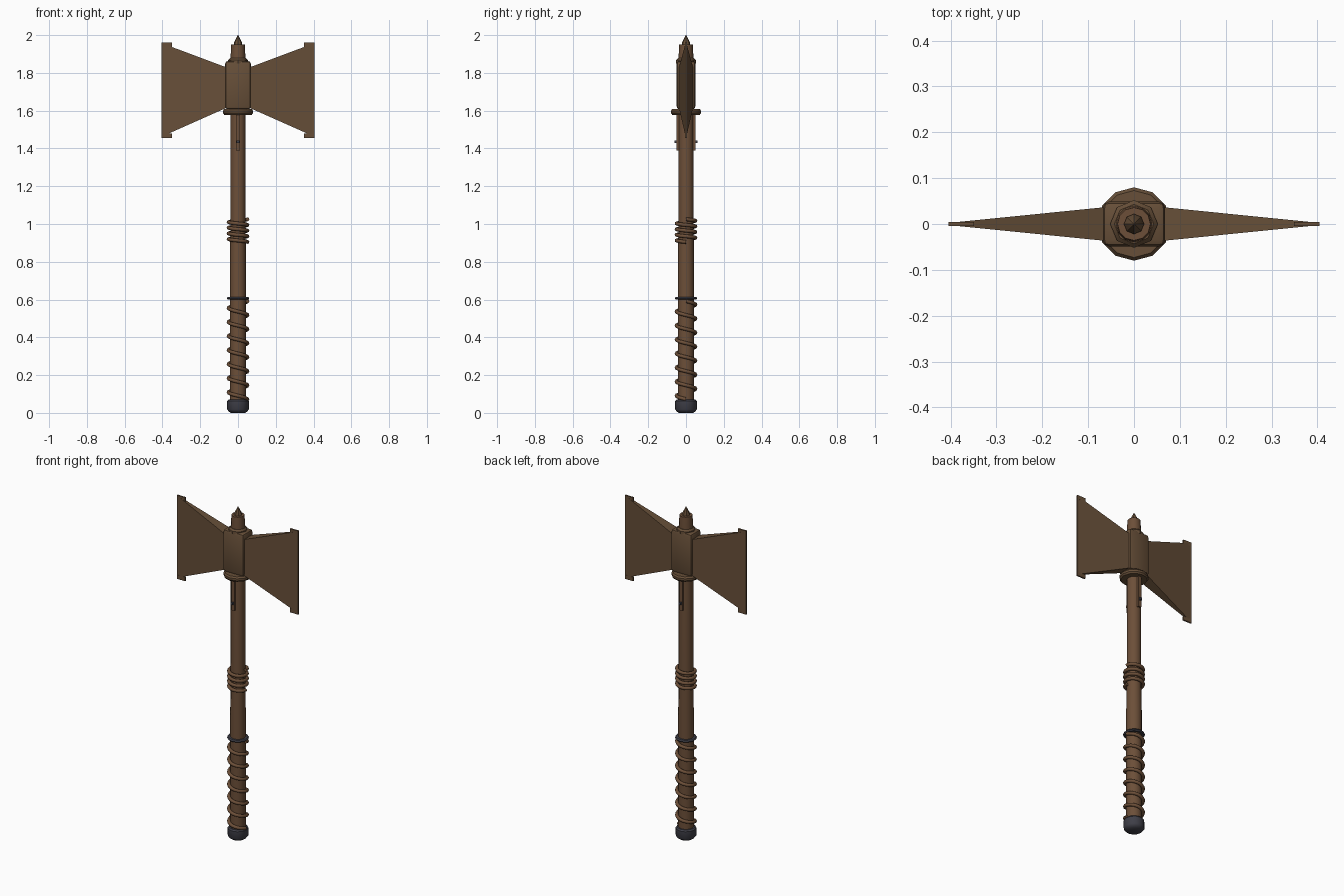
import bpy, bmesh
from math import pi, sin, cos, radians

cube = bpy.data.objects.get("Cube")
if cube:
    bpy.data.objects.remove(cube, do_unlink=True)


def material(name, rgb):
    m = bpy.data.materials.new(name)
    m.use_nodes = True
    m.diffuse_color = (*rgb, 1)
    m.node_tree.nodes["Principled BSDF"].inputs["Base Color"].default_value = (*rgb, 1)
    return m


WOOD = material("warm brown", (0.15, 0.078, 0.04))
HEAD = material("bronze brown", (0.135, 0.078, 0.04))
STEEL = material("dark steel", (0.05, 0.05, 0.065))


def finish(name, bm, mat, angle=35):
    bmesh.ops.recalc_face_normals(bm, faces=bm.faces)
    mesh = bpy.data.meshes.new(name)
    bm.to_mesh(mesh)
    bm.free()
    ob = bpy.data.objects.new(name, mesh)
    bpy.context.collection.objects.link(ob)
    mesh.materials.append(mat)
    bpy.ops.object.select_all(action='DESELECT')
    ob.select_set(True)
    bpy.context.view_layer.objects.active = ob
    bpy.ops.object.shade_smooth_by_angle(angle=radians(angle))
    return ob


def loft(bm, rings):
    """Skin a list of closed point rings and cap both ends."""
    loops = [[bm.verts.new(p) for p in ring] for ring in rings]
    n = len(loops[0])
    for a, b in zip(loops, loops[1:]):
        for i in range(n):
            j = (i + 1) % n
            bm.faces.new((a[i], a[j], b[j], b[i]))
    bm.faces.new(loops[0][::-1])
    bm.faces.new(loops[-1])


def turned(name, profile, sides, mat, angle=35):
    """Upright turned part from (radius, height) pairs."""
    bm = bmesh.new()
    loft(bm, [[(r * cos(2 * pi * i / sides), r * sin(2 * pi * i / sides), z)
               for i in range(sides)] for r, z in profile])
    return finish(name, bm, mat, angle)


def box(name, size, centre, mat, bevel=0):
    bm = bmesh.new()
    bmesh.ops.create_cube(bm, size=1)
    for v in bm.verts:
        v.co = [c * s + o for c, s, o in zip(v.co, size, centre)]
    if bevel:
        bmesh.ops.bevel(bm, geom=bm.edges[:], offset=bevel, segments=2,
                        affect='EDGES', profile=0.5)
    return finish(name, bm, mat)


def coil(name, low, high, turns, radius, thick, mat):
    """Cord wound down the shaft."""
    steps, sides = 20, 8
    count = int(turns * steps)
    rings = []
    for k in range(count + 1):
        a = -2 * pi * k / steps
        z = low + (high - low) * k / count
        rings.append([((radius + thick * cos(t)) * cos(a),
                       (radius + thick * cos(t)) * sin(a),
                       z + thick * sin(t))
                      for t in (2 * pi * s / sides for s in range(sides))])
    bm = bmesh.new()
    loft(bm, rings)
    return finish(name, bm, mat, 60)


# Shaft, top spike and end cap
turned("shaft", [(0.043, 0.03), (0.043, 0.75), (0.04, 1.0), (0.04, 1.87), (0.036, 1.95)],
       12, WOOD)
turned("top_spike", [(0.022, 1.945), (0.022, 1.958), (0.001, 2.0)], 8, HEAD)
turned("end_cap", [(0.038, 0), (0.05, 0.008), (0.057, 0.018), (0.057, 0.062), (0.05, 0.07)],
       12, STEEL)

# Grip wraps and ring
coil("grip_wrap", 0.072, 0.592, 7, 0.05, 0.01, WOOD)
coil("middle_wrap", 0.905, 1.025, 4, 0.05, 0.01, WOOD)
turned("grip_ring", [(0.04, 0.6), (0.055, 0.6), (0.06, 0.606), (0.055, 0.613), (0.04, 0.613)],
       16, STEEL)

# Collar and socket of the head
turned("head_collar", [(0.055, 1.578), (0.073, 1.578), (0.08, 1.587), (0.08, 1.599),
                       (0.073, 1.608), (0.055, 1.608)], 12, HEAD)
box("head_socket", (0.136, 0.098, 0.255), (0, 0, 1.735), HEAD, 0.014)
turned("socket_cap", [(0.052, 1.85), (0.052, 1.868), (0.043, 1.878)], 8, HEAD)

# Mirrored blades with edge strips and corner tabs
for side, x in (("left", 1), ("right", -1)):
    bm = bmesh.new()
    loft(bm, [[(x * px, -y, low), (x * px, y, low), (x * px, y, high), (x * px, -y, high)]
              for px, y, low, high in ((0.05, 0.038, 1.62, 1.825),
                                       (0.398, 0.003, 1.465, 1.955))])
    finish(side + "_blade", bm, HEAD)
    box(side + "_blade_edge", (0.01, 0.009, 0.505), (x * 0.4, 0, 1.708), HEAD)
    for end, z in (("lower", 1.468), ("upper", 1.948)):
        box(f"{side}_{end}_tab", (0.05, 0.009, 0.024), (x * 0.374, 0, z), HEAD)

# Straps under the head with pins
for face, y in (("front", -1), ("back", 1)):
    box(face + "_strap", (0.02, 0.014, 0.2), (0, y * 0.043, 1.49), WOOD)
    box(face + "_pin", (0.014, 0.02, 0.014), (0, y * 0.051, 1.435), STEEL)
